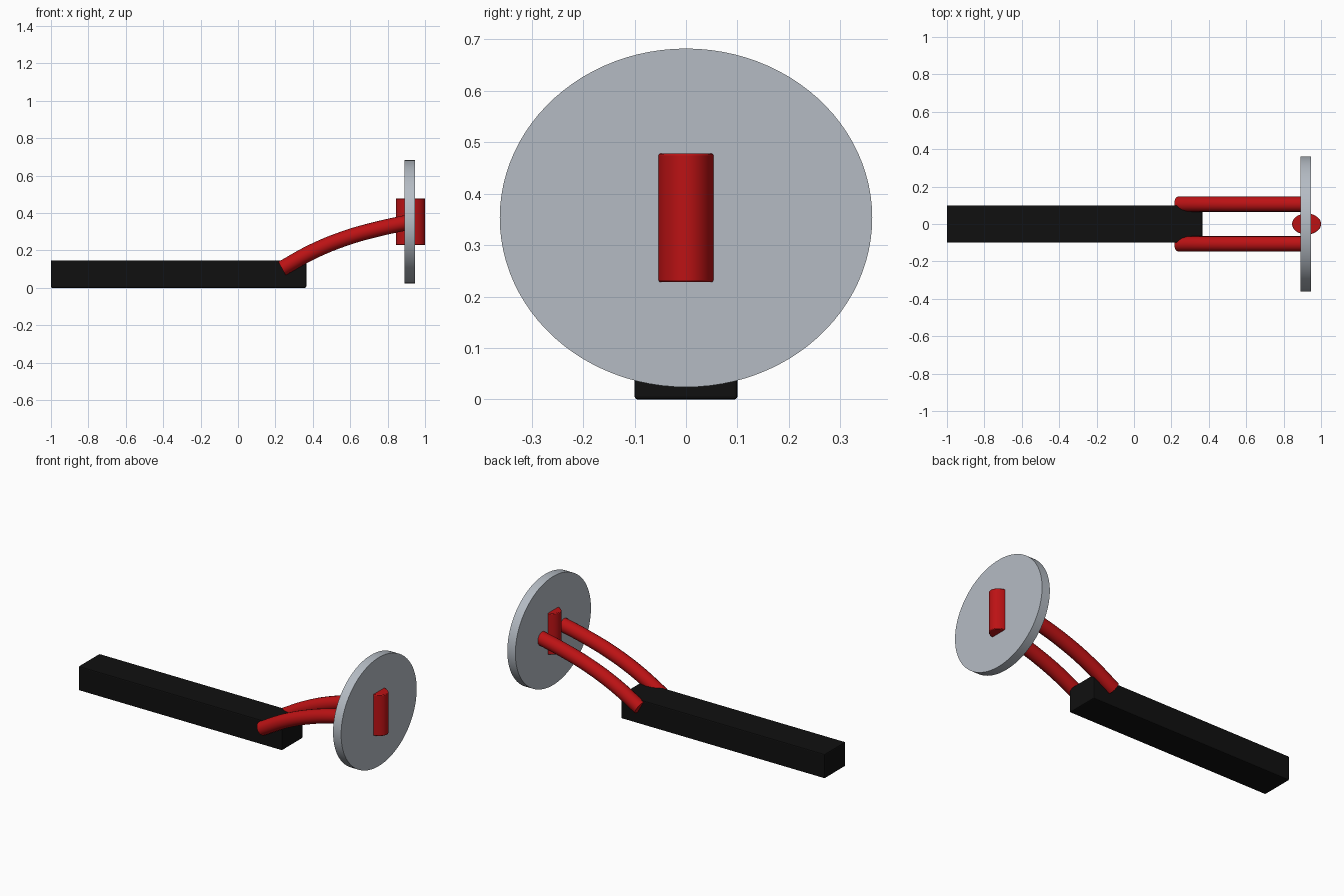
import bpy, math
from mathutils import Vector

if "Cube" in bpy.data.objects:
    bpy.data.objects.remove(bpy.data.objects["Cube"])


def colour(name, rgb):
    m = bpy.data.materials.new(name)
    m.diffuse_color = (*rgb, 1)
    m.use_nodes = True
    m.node_tree.nodes["Principled BSDF"].inputs["Base Color"].default_value = m.diffuse_color
    return m


BLACK = colour("black", (0.005, 0.005, 0.005))
RED = colour("red", (0.5, 0.006, 0.007))
GREY = colour("steel grey", (0.46, 0.5, 0.55))


def finish(name, mat, bevel=0.0, smooth=True):
    ob = bpy.context.object
    ob.name = name
    ob.data.materials.append(mat)
    bpy.ops.object.transform_apply(location=False, rotation=True, scale=True)
    if smooth:
        bpy.ops.object.shade_smooth_by_angle(angle=math.radians(35))
    if bevel:
        b = ob.modifiers.new("soft edges", "BEVEL")
        b.width = bevel
        b.segments = 2
        b.limit_method = "ANGLE"
        b.angle_limit = math.radians(40)
    return ob


# Handle bar
bpy.ops.mesh.primitive_cube_add(size=1, location=(-0.3175, 0, 0.0735))
bpy.context.object.scale = (1.365, 0.2, 0.147)
finish("handle", BLACK, 0.006, smooth=False)

# Oval wheel disc, axis along x
bpy.ops.mesh.primitive_cylinder_add(vertices=96, radius=1, depth=0.054,
                                    location=(0.918, 0, 0.353),
                                    rotation=(0, math.pi / 2, 0))
bpy.context.object.scale = (0.329, 0.362, 1)
finish("wheel_disc", GREY)

# Upright oval hub through the disc
bpy.ops.mesh.primitive_cylinder_add(vertices=48, radius=1, depth=0.25,
                                    location=(0.9225, 0, 0.353))
bpy.context.object.scale = (0.0775, 0.056, 1)
finish("hub", RED, 0.004)

# Pair of curved fork arms
PATH = [(0.235, 0.103), (0.40, 0.194), (0.58, 0.267), (0.75, 0.315), (0.91, 0.350)]
for side, label in ((-1, "front"), (1, "back")):
    cu = bpy.data.curves.new("fork_path", "CURVE")
    cu.dimensions = "3D"
    sp = cu.splines.new("BEZIER")
    sp.bezier_points.add(len(PATH) - 1)
    for p, (x, z) in zip(sp.bezier_points, PATH):
        p.co = Vector((x, side * 0.106, z))
        p.handle_left_type = p.handle_right_type = "AUTO"
    sp.resolution_u = 6
    cu.bevel_depth = 0.041
    cu.bevel_resolution = 6
    cu.use_fill_caps = True
    ob = bpy.data.objects.new("fork_arm_" + label, cu)
    bpy.context.collection.objects.link(ob)
    bpy.ops.object.select_all(action="DESELECT")
    ob.select_set(True)
    bpy.context.view_layer.objects.active = ob
    bpy.ops.object.convert(target="MESH")
    finish("fork_arm_" + label, RED)
